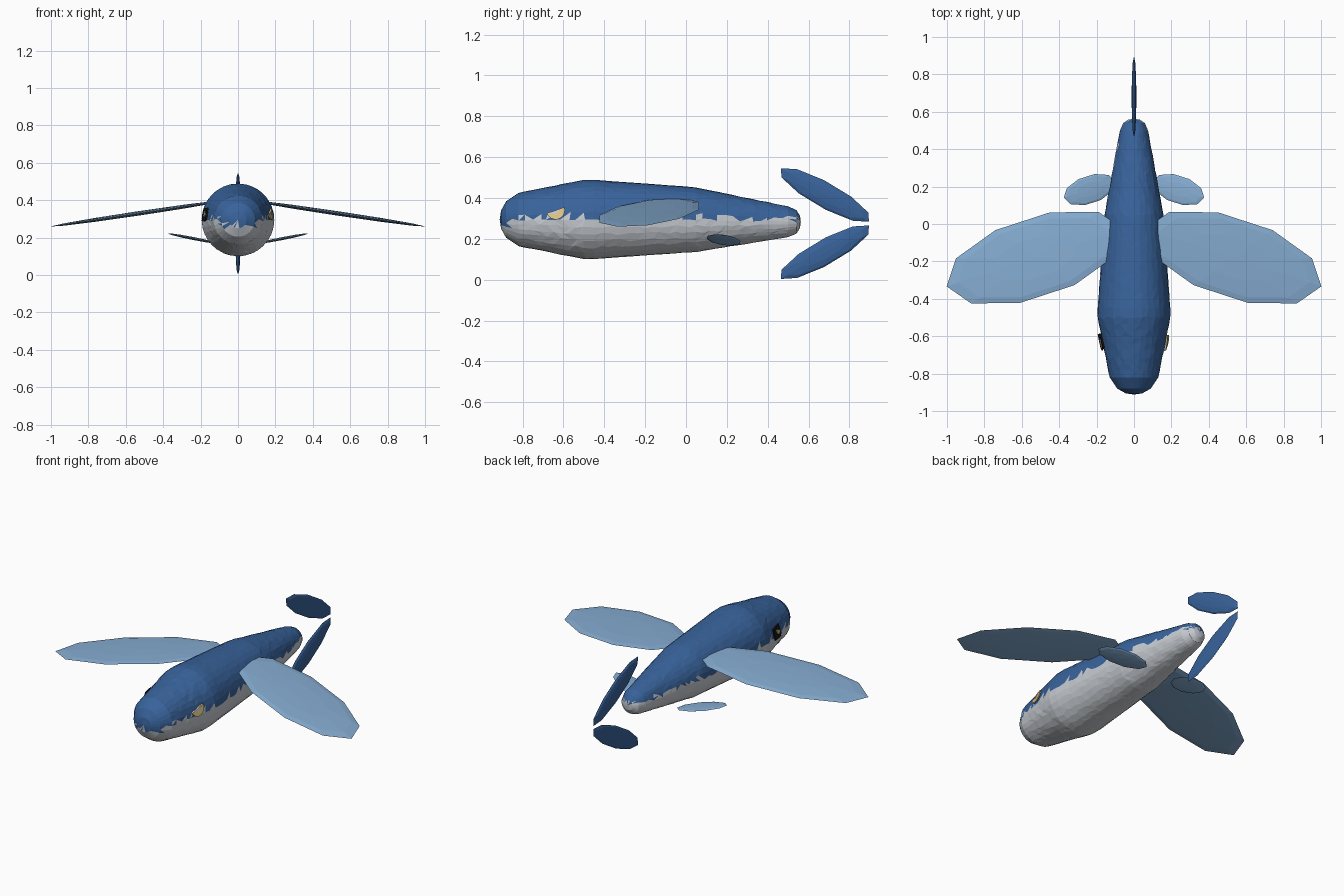
import bpy, bmesh, math, random
from mathutils import Matrix, Vector

random.seed(4)
cube = bpy.data.objects.get("Cube")
if cube:
    bpy.data.objects.remove(cube, do_unlink=True)


def material(name, rgb):
    m = bpy.data.materials.new(name)
    m.use_nodes = True
    m.diffuse_color = (*rgb, 1)
    m.node_tree.nodes["Principled BSDF"].inputs["Base Color"].default_value = (*rgb, 1)
    return m


BLUE = material("deep blue", (0.04, 0.125, 0.33))
BELLY = material("pale grey", (0.58, 0.61, 0.65))
FIN = material("light blue", (0.24, 0.42, 0.65))
GOLD = material("pale gold", (0.74, 0.56, 0.25))
BLACK = material("black", (0.008, 0.008, 0.01))


def finish(bm, name, *mats):
    bmesh.ops.recalc_face_normals(bm, faces=bm.faces)
    mesh = bpy.data.meshes.new(name)
    bm.to_mesh(mesh)
    bm.free()
    for m in mats:
        mesh.materials.append(m)
    ob = bpy.data.objects.new(name, mesh)
    bpy.context.collection.objects.link(ob)
    return ob


# Body: faceted spindle swept along y from (y, radius) stations
PROFILE = [(-0.912, 0), (-0.905, 0.045), (-0.88, 0.09), (-0.82, 0.13),
           (-0.5, 0.194), (-0.45, 0.194), (0.05, 0.158), (0.5, 0.075),
           (0.54, 0.058), (0.558, 0.03), (0.562, 0)]
SIDES = 32


def axis_z(y):
    return 0.295 - 0.012 * max(0, y) / 0.56


def build_body():
    bm = bmesh.new()
    stations = []
    for (y0, r0), (y1, r1) in zip(PROFILE, PROFILE[1:]):
        n = max(1, round((y1 - y0) / 0.036))
        stations += [(y0 + (y1 - y0) * i / n, r0 + (r1 - r0) * i / n) for i in range(n)]
    rings = []
    for y, r in stations[1:]:
        ring = []
        for k in range(SIDES):
            a = math.tau * (k + random.uniform(-0.22, 0.22)) / SIDES
            shift = random.uniform(-0.008, 0.008) if -0.8 < y < 0.5 else 0
            ring.append(bm.verts.new((r * math.cos(a), y + shift,
                                      axis_z(y) + r * math.sin(a))))
        rings.append(ring)
    for ra, rb in zip(rings, rings[1:]):
        for k in range(SIDES):
            j = (k + 1) % SIDES
            a, b, c, d = ra[k], ra[j], rb[j], rb[k]
            if random.random() < 0.5:
                bm.faces.new((a, b, c))
                bm.faces.new((a, c, d))
            else:
                bm.faces.new((a, b, d))
                bm.faces.new((b, c, d))
    for ring, y in ((rings[0], PROFILE[0][0]), (rings[-1], PROFILE[-1][0])):
        tip = bm.verts.new((0, y, axis_z(y)))
        for k in range(SIDES):
            bm.faces.new((tip, ring[k], ring[(k + 1) % SIDES]))
    # Ragged colour line between back and belly, dipping on the snout
    for f in bm.faces:
        c = f.calc_center_median()
        line = 0.265 if c.y < -0.87 else 0.303
        f.material_index = 0 if c.z + random.uniform(-0.014, 0.014) > line else 1
    finish(bm, "body", BLUE, BELLY)


build_body()


# Fins: flattened low-poly ellipsoids given by centre, two spans and thickness
def fin(name, centre, long_axis, short_axis, thickness, mat):
    m = Matrix((long_axis, short_axis, thickness)).transposed().to_4x4()
    m.translation = Vector(centre)
    bm = bmesh.new()
    bmesh.ops.create_uvsphere(bm, u_segments=10, v_segments=6, radius=1, matrix=m)
    finish(bm, name, mat)


for side, s in (("left", 1), ("right", -1)):
    fin(side + "_wing_fin", (s * 0.53, -0.18, 0.33), (s * 0.47, -0.083, -0.07),
        (s * 0.08, -0.242, -0.012), (0, 0, 0.012), FIN)
    fin(side + "_belly_fin", (s * 0.237, 0.184, 0.195), (s * 0.137, -0.019, 0.027),
        (s * 0.026, -0.083, 0.005), (0, 0, 0.008), FIN)

for level, s in (("upper", 1), ("lower", -1)):
    fin(level + "_tail_fin", (0, 0.68, 0.275 + s * 0.14), (0, 0.225, -s * 0.114),
        (0, 0.005, -s * 0.073), (0.013, 0, 0), BLUE)


# Eyes: thin plates lying against the sloping cheeks
def plate(name, outline, side, depth, mat):
    bm = bmesh.new()
    verts = [bm.verts.new((side * (depth + 0.22 * (y + 0.63) - 0.2 * (z - 0.33)), y, z))
             for y, z in outline]
    face = bm.faces.new(verts)
    out = bmesh.ops.extrude_face_region(bm, geom=[face])["geom"]
    bmesh.ops.translate(bm, vec=(side * 0.008, 0, 0),
                        verts=[v for v in out if isinstance(v, bmesh.types.BMVert)])
    finish(bm, name, mat)


def half_disc(y, z, r, start=200):
    angles = [math.radians(start + 18 * i) for i in range(11)]
    return [(y + r * math.cos(a), z + r * math.sin(a)) for a in angles]


plate("left_eye", half_disc(-0.638, 0.34, 0.045), 1, 0.17, GOLD)
plate("left_eye_white", [(-0.675, 0.328), (-0.64, 0.322), (-0.612, 0.348)], 1, 0.172, BELLY)
plate("right_eye_patch", [(-0.675, 0.3), (-0.655, 0.287), (-0.59, 0.29),
                          (-0.585, 0.355), (-0.66, 0.36)], -1, 0.17, BLACK)
plate("right_eye", half_disc(-0.64, 0.335, 0.024), -1, 0.174, GOLD)
